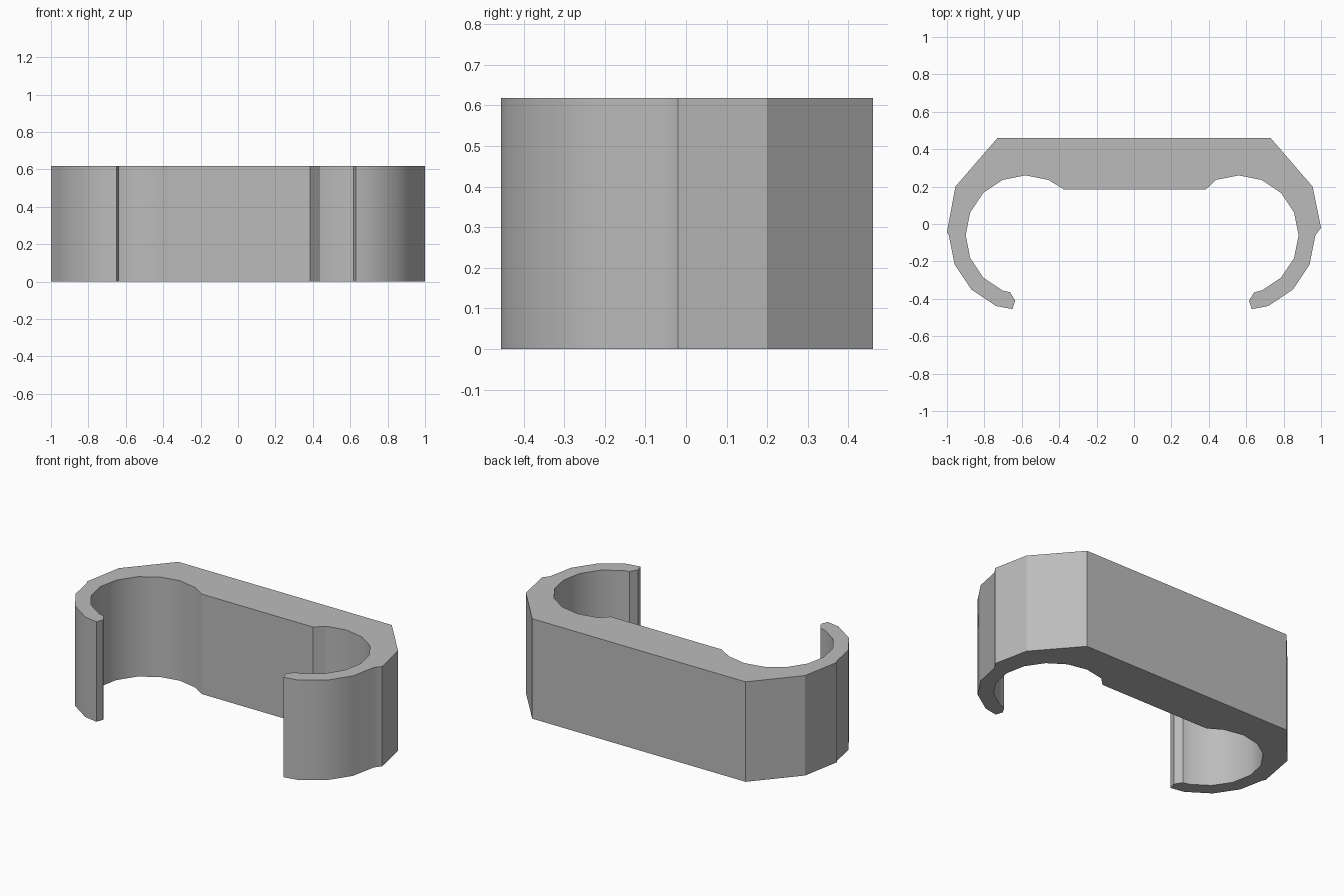
import bpy, bmesh
from math import cos, sin, radians

cube = bpy.data.objects.get("Cube")
if cube:
    bpy.data.objects.remove(cube, do_unlink=True)

HEIGHT = 0.618
CENTER_Y = -0.06
INNER_R, OUTER_R = 0.32, 0.41
STEP = 22.5


def arc(side, cx, radius, first, last):
    """Points on a 16-sided circle, numbered in steps from the outer side."""
    step = 1 if last >= first else -1
    return [(side * (cx + radius * cos(radians(STEP * i))),
             CENTER_Y + radius * sin(radians(STEP * i)))
            for i in range(first, last + step, step)]


def half_clip(side, cx, flank, shoulder):
    """One arm, from the back corner round the hook to the inner ledge."""
    pts = [(side * 0.73, 0.46), (side * 0.955, 0.20), (side * 1.0, flank)]
    pts += arc(side, cx, OUTER_R, 0, -3)
    # blunt tip of the hook
    pts += [(side * (cx + dx), y)
            for dx, y in ((0.07, -0.455), (0.055, -0.41), (0.083, -0.365))]
    pts += arc(side, cx, INNER_R, -3, 5)
    pts.append((side * shoulder, 0.185))
    return pts


# Closed outline: left arm, then right arm walked backwards
outline = half_clip(1, 0.56, -0.02, 0.385) + half_clip(-1, 0.58, -0.045, 0.375)[::-1]

# Extrude the outline into a solid
bm = bmesh.new()
base = bm.faces.new([bm.verts.new((x, y, 0)) for x, y in outline])
grown = bmesh.ops.extrude_face_region(bm, geom=[base], use_keep_orig=True)
top = [v for v in grown["geom"] if isinstance(v, bmesh.types.BMVert)]
bmesh.ops.translate(bm, vec=(0, 0, HEIGHT), verts=top)
bmesh.ops.recalc_face_normals(bm, faces=bm.faces)
mesh = bpy.data.meshes.new("double_hook_clip")
bm.to_mesh(mesh)
bm.free()
clip = bpy.data.objects.new("double_hook_clip", mesh)
bpy.context.collection.objects.link(clip)

# Plain grey plastic
grey = bpy.data.materials.new("grey_plastic")
grey.use_nodes = True
color = (0.5, 0.5, 0.5, 1)
grey.diffuse_color = color
grey.node_tree.nodes["Principled BSDF"].inputs["Base Color"].default_value = color
mesh.materials.append(grey)

# Smooth arcs, crisp corners
bpy.ops.object.select_all(action="DESELECT")
clip.select_set(True)
bpy.context.view_layer.objects.active = clip
bpy.ops.object.shade_smooth_by_angle(angle=radians(28))
